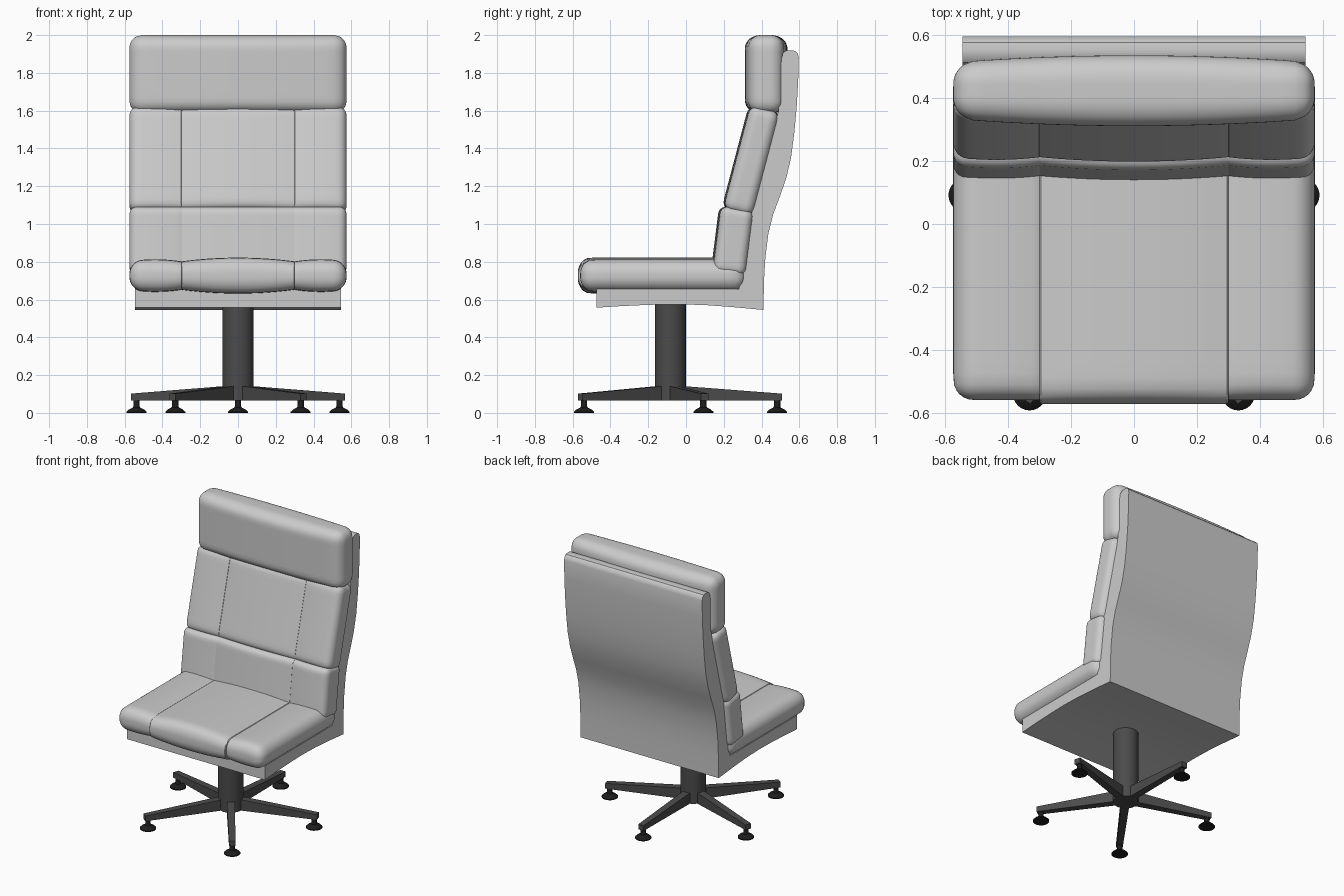
import bpy, bmesh, math
from mathutils import Vector, Matrix

if "Cube" in bpy.data.objects:
    bpy.data.objects.remove(bpy.data.objects["Cube"])


def material(name, v):
    m = bpy.data.materials.new(name)
    m.diffuse_color = (v, v, v, 1)
    m.use_nodes = True
    m.node_tree.nodes["Principled BSDF"].inputs["Base Color"].default_value = m.diffuse_color
    return m


dark = material("dark_metal", 0.07)
black = material("black_rubber", 0.012)


def finish(name, bm, mat=None, angle=35):
    bmesh.ops.recalc_face_normals(bm, faces=bm.faces[:])
    me = bpy.data.meshes.new(name)
    bm.to_mesh(me)
    bm.free()
    ob = bpy.data.objects.new(name, me)
    bpy.context.collection.objects.link(ob)
    if mat:
        me.materials.append(mat)
    bpy.ops.object.select_all(action='DESELECT')
    ob.select_set(True)
    bpy.context.view_layer.objects.active = ob
    bpy.ops.object.shade_smooth_by_angle(angle=math.radians(angle))
    return ob


def cushion(name, x0, x1, a, b, thick, bulge, r, seams=(False, False)):
    """Puffy rounded box from a to b in the YZ plane; seam sides are cut flat."""
    a, b = Vector((0, *a)), Vector((0, *b))
    along = (b - a).normalized()
    across = Vector((0, -along.z, along.y))
    lo, hi = x0 - r * seams[0], x1 + r * seams[1]
    h = Vector(((hi - lo) / 2, (b - a).length / 2, thick / 2))
    bm = bmesh.new()
    bmesh.ops.create_cube(bm, size=2)
    bmesh.ops.subdivide_edges(bm, edges=bm.edges[:], cuts=19, use_grid_fill=True)
    for v in bm.verts:
        p = Vector([math.sin(c * math.pi / 2) * s for c, s in zip(v.co, h)])
        q = Vector([max(-(s - r), min(s - r, c)) for c, s in zip(p, h)])
        p = q + (p - q).normalized() * r
        x = max(x0, min(x1, (lo + hi) / 2 + p.x))
        u = (2 * x - x0 - x1) / (x1 - x0)
        w = p.z * (1 + bulge / thick * (1 - u * u))
        v.co = Vector((x, 0, 0)) + (a + b) / 2 + along * p.y + across * w
    return finish(name, bm)


def cushion_row(name, a, b, thick, side_bulge, mid_bulge, r, extra=0.0):
    W, S = 0.575, 0.3
    cushion(name + "_left", -W, -S, a, b, thick, side_bulge, r, (False, True))
    cushion(name + "_right", S, W, a, b, thick, side_bulge, r, (True, False))
    cushion(name + "_centre", -S, S, (a[0] - extra, a[1]), b, thick, mid_bulge, r, (True, True))


# Seat, lower back, upper back and headrest cushions
cushion_row("seat_cushion", (-0.56, 0.727), (0.315, 0.727), 0.15, 0.022, 0.04, 0.066, 0.013)
cushion_row("lower_back_cushion", (0.228, 0.735), (0.272, 1.085), 0.165, 0.018, 0.03, 0.04)
cushion_row("upper_back_cushion", (0.275, 1.06), (0.42, 1.61), 0.15, 0.018, 0.03, 0.045)
cushion("headrest_cushion", -0.575, 0.575, (0.424, 1.585), (0.424, 2.0), 0.18, 0.045, 0.068)

# Shell: side profile extruded across the width
profile = [(-0.475, 0.655), (-0.475, 0.557), (-0.35, 0.565), (-0.2, 0.572), (-0.05, 0.575),
           (0.1, 0.571), (0.25, 0.56), (0.41, 0.545), (0.413, 0.7), (0.42, 0.82), (0.436, 0.95),
           (0.461, 1.05), (0.495, 1.14), (0.53, 1.24), (0.556, 1.35), (0.573, 1.48),
           (0.586, 1.62), (0.594, 1.76), (0.597, 1.88), (0.592, 1.902), (0.578, 1.916),
           (0.555, 1.92), (0.53, 1.918), (0.513, 1.905), (0.505, 1.87),
           (0.49, 1.6), (0.35, 1.07), (0.3, 0.75), (0.28, 0.655)]
bm = bmesh.new()
face = bm.faces.new([bm.verts.new((-0.545, y, z)) for y, z in profile])
ext = bmesh.ops.extrude_face_region(bm, geom=[face])
bmesh.ops.translate(bm, vec=(1.09, 0, 0),
                    verts=[g for g in ext["geom"] if isinstance(g, bmesh.types.BMVert)])
finish("shell", bm)

# Pedestal column
CY = -0.083
bm = bmesh.new()
bmesh.ops.create_cone(bm, cap_ends=True, segments=32, radius1=0.082, radius2=0.082, depth=0.525,
                      matrix=Matrix.Translation((0, CY, 0.3275)))
finish("column", bm, dark)


def lathe(name, prof, loc, mat, steps=24):
    bm = bmesh.new()
    vs = [bm.verts.new((r, 0, z)) for r, z in prof]
    es = [bm.edges.new(e) for e in zip(vs, vs[1:])]
    bmesh.ops.spin(bm, geom=vs + es, axis=(0, 0, 1), cent=(0, 0, 0),
                   angle=math.tau, steps=steps, use_duplicate=False)
    bmesh.ops.remove_doubles(bm, verts=bm.verts[:], dist=1e-5)
    finish(name, bm, mat).location = loc


# Five tapered arms with glide feet
for i in range(5):
    ang = math.pi / 2 + i * math.tau / 5
    bm = bmesh.new()
    bmesh.ops.create_cube(bm, size=2)
    for v in bm.verts:
        tip = v.co.x > 0
        top = 0.102 if tip else 0.147
        v.co = (0.59 if tip else 0.0, v.co.y * (0.021 if tip else 0.027), top if v.co.z > 0 else 0.065)
    arm = finish(f"base_arm_{i + 1}", bm, dark)
    arm.location = (0, CY, 0)
    arm.rotation_euler.z = ang
    lathe(f"foot_{i + 1}", [(0, 0), (0.053, 0), (0.053, 0.006), (0.04, 0.018), (0.02, 0.028),
                            (0.017, 0.034), (0.017, 0.07), (0, 0.07)],
          (0.565 * math.cos(ang), CY + 0.565 * math.sin(ang), 0), black)
